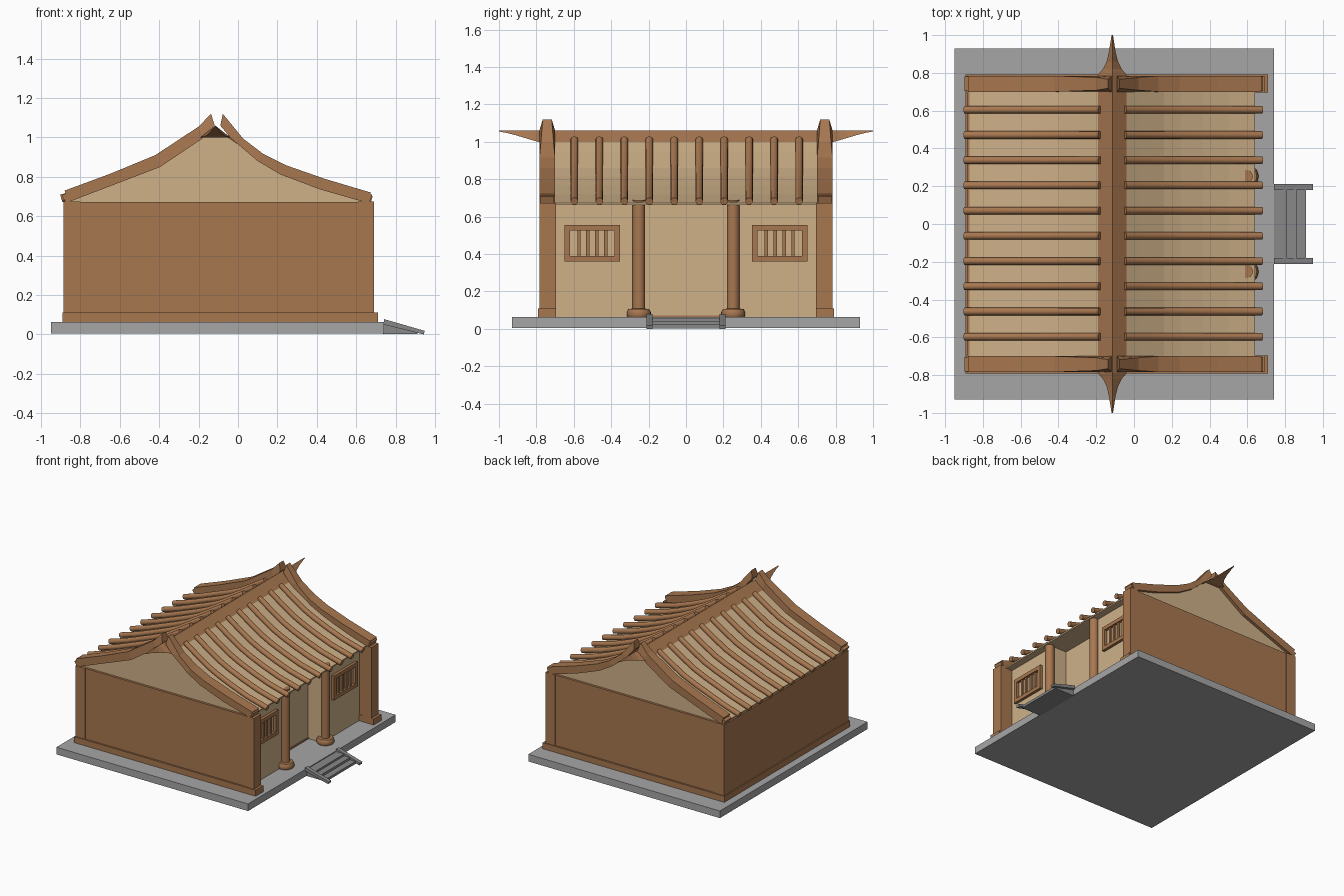
import bpy, bmesh, math
from mathutils import Vector

if "Cube" in bpy.data.objects:
    bpy.data.objects.remove(bpy.data.objects["Cube"])


def material(name, rgb):
    m = bpy.data.materials.new(name)
    m.diffuse_color = (*rgb, 1)
    m.use_nodes = True
    m.node_tree.nodes["Principled BSDF"].inputs["Base Color"].default_value = m.diffuse_color
    return m


BROWN = material("brown wood", (0.39, 0.185, 0.08))
TAN = material("tan plaster", (0.62, 0.44, 0.25))
STONE = material("grey stone", (0.38, 0.38, 0.38))
STEP = material("dark grey stone", (0.25, 0.25, 0.255))


def finish(bm, name, mat, smooth=False):
    bmesh.ops.recalc_face_normals(bm, faces=bm.faces)
    me = bpy.data.meshes.new(name)
    bm.to_mesh(me)
    bm.free()
    ob = bpy.data.objects.new(name, me)
    bpy.context.collection.objects.link(ob)
    me.materials.append(mat)
    if smooth:
        bpy.ops.object.select_all(action='DESELECT')
        ob.select_set(True)
        bpy.context.view_layer.objects.active = ob
        bpy.ops.object.shade_smooth_by_angle(angle=math.radians(35))
    return ob


def loft(name, rings, mat, smooth=False):
    """Skin a list of equal-length closed rings and cap both ends."""
    bm = bmesh.new()
    vs = [[bm.verts.new(p) for p in r] for r in rings]
    n = len(rings[0])
    for a, b in zip(vs, vs[1:]):
        for i in range(n):
            j = (i + 1) % n
            bm.faces.new((a[i], a[j], b[j], b[i]))
    bm.faces.new(vs[0])
    bm.faces.new(vs[-1])
    return finish(bm, name, mat, smooth)


def box(name, x0, x1, y0, y1, z0, z1, mat):
    return loft(name, [[(x0, y0, z), (x1, y0, z), (x1, y1, z), (x0, y1, z)]
                       for z in (z0, z1)], mat)


def extrude_y(name, pts, y0, y1, mat):
    return loft(name, [[(x, y, z) for x, z in pts] for y in (y0, y1)], mat)


def lathe(name, x, y, prof, mat, n=24):
    ang = [2 * math.pi * i / n for i in range(n)]
    return loft(name, [[(x + r * math.cos(a), y + r * math.sin(a), z) for a in ang]
                       for r, z in prof], mat, True)


def tube(name, path, y, r, mat, n=12):
    """Round tile running along an xz path."""
    rings = []
    for i, (x, z) in enumerate(path):
        a, b = path[max(i - 1, 0)], path[min(i + 1, len(path) - 1)]
        t = Vector((b[0] - a[0], b[1] - a[1])).normalized()
        rings.append([(x - t.y * r * math.sin(k), y + r * math.cos(k), z + t.x * r * math.sin(k))
                      for k in (2 * math.pi * j / n for j in range(n))])
    return loft(name, rings, mat, True)


# platform and front steps
box("platform", -0.95, 0.74, -0.93, 0.93, 0.005, 0.062, STONE)
for i, (x1, z) in enumerate([(0.81, 0.055), (0.86, 0.04), (0.91, 0.022)]):
    box(f"step_{i}", 0.735 if i == 0 else x1 - 0.05, x1, -0.19, 0.19, 0.002, z, STEP)
for s in (-1, 1):
    extrude_y("stair_rail", [(0.74, 0.078), (0.948, 0.018), (0.943, 0), (0.74, 0.05)],
              s * 0.18, s * 0.212, STEP)

# back wall with plinth
box("back_wall", -0.883, -0.82, -0.75, 0.75, 0.06, 0.672, BROWN)
box("back_plinth", -0.892, -0.82, -0.79, 0.79, 0.06, 0.11, BROWN)

# roof curve, ridge to eave on each side
RIGHT = [(-0.05, 1.0), (0.03, 0.945), (0.16, 0.86), (0.25, 0.815), (0.365, 0.767), (0.5, 0.717), (0.64, 0.674)]
LEFT = [(-0.18, 1.0), (-0.29, 0.93), (-0.395, 0.866), (-0.5, 0.82), (-0.62, 0.774), (-0.75, 0.724), (-0.87, 0.68)]

for s in (-1, 1):
    # side wall, plinth, gable and corner posts
    box("side_wall", -0.88, 0.66, s * 0.70, s * 0.778, 0.06, 0.672, BROWN)
    box("side_plinth", -0.892, 0.71, s * 0.695, s * 0.792, 0.06, 0.11, BROWN)
    extrude_y("gable", [(-0.86, 0.668)] + LEFT[::-1] + RIGHT + [(0.64, 0.668)],
              s * 0.735, s * 0.76, TAN)
    for x0, x1 in ((-0.886, -0.8), (0.608, 0.69)):
        box("corner_post", x0, x1, s * 0.695, s * 0.784, 0.1, 0.674, BROWN)
    # window wall and doorway return
    box("window_wall", 0.555, 0.58, s * 0.235, s * 0.71, 0.06, 0.676, TAN)
    box("doorway_return", 0.44, 0.58, s * 0.235, s * 0.26, 0.06, 0.676, TAN)
    # window frame with bars
    for z0 in (0.36, 0.525):
        box("window_rail", 0.575, 0.602, s * 0.352, s * 0.65, z0, z0 + 0.03, BROWN)
    for y0 in (0.352, 0.62):
        box("window_stile", 0.575, 0.602, s * y0, s * (y0 + 0.03), 0.36, 0.555, BROWN)
    for k in range(1, 5):
        y = 0.382 + k * 0.238 / 5
        box("window_bar", 0.575, 0.593, s * (y - 0.009), s * (y + 0.009), 0.38, 0.54, BROWN)
    # round column and its base
    lathe("column", 0.595, s * 0.252, [(0.034, 0.08), (0.034, 0.69)], BROWN)
    lathe("column_base", 0.595, s * 0.252,
          [(0.058, 0.06), (0.064, 0.07), (0.064, 0.09), (0.055, 0.105), (0.034, 0.108)], BROWN)

box("doorway_wall", 0.43, 0.452, -0.25, 0.25, 0.06, 0.676, TAN)
box("doorway_sill", 0.45, 0.46, -0.24, 0.24, 0.06, 0.072, BROWN)
box("ceiling", -0.86, 0.63, -0.74, 0.74, 0.665, 0.675, TAN)

# roof sheets and round tile rows
for side, prof, end in (("right", RIGHT, (0.678, 0.682)), ("left", LEFT, (-0.897, 0.69))):
    extrude_y(f"roof_sheet_{side}", prof + [(x, z - 0.012) for x, z in prof[::-1]],
              -0.74, 0.74, TAN)
    path = [(x, z + 0.012) for x, z in prof[:-1]] + [end]
    for i in range(10):
        tube(f"tile_row_{side}_{i}", path, 0.004 + (i - 4.5) * 0.1335, 0.02, BROWN)

# sloping gable beams rising to horns: top x,z, bottom x,z, half width
BEAM_R = [(0.675, 0.72, 0.655, 0.668, 0.042), (0.44, 0.79, 0.42, 0.735, 0.042),
          (0.24, 0.86, 0.215, 0.812, 0.042), (0.13, 0.915, 0.1, 0.88, 0.042),
          (0.025, 0.995, -0.035, 0.995, 0.034), (-0.077, 1.12, -0.09, 1.06, 0.024)]
BEAM_L = [(-0.88, 0.73, -0.86, 0.672, 0.042), (-0.65, 0.815, -0.63, 0.76, 0.042),
          (-0.42, 0.91, -0.395, 0.85, 0.042), (-0.2, 1.055, -0.18, 0.995, 0.034),
          (-0.137, 1.12, -0.118, 1.06, 0.024)]
for s in (-1, 1):
    for beam in (BEAM_R, BEAM_L):
        y = s * 0.742
        loft("gable_beam", [[(a, y - w, b), (a, y + w, b), (c, y + 0.042, d), (c, y - 0.042, d)]
                            for a, b, c, d, w in beam], BROWN)
    # small end blocks under the beams
    for pts in ([(0.645, 0.672), (0.665, 0.665), (0.682, 0.708), (0.655, 0.72)],
                [(-0.85, 0.675), (-0.872, 0.668), (-0.897, 0.705), (-0.865, 0.72)]):
        extrude_y("beam_end", pts, s * 0.705, s * 0.78, BROWN)

# ridge with pointed ends: y, half width, underside height
half = [(0.79, 0.076, 1.0), (0.82, 0.05, 1.008), (0.86, 0.03, 1.02),
        (0.91, 0.018, 1.035), (0.96, 0.01, 1.048), (1.0, 0.004, 1.055)]
stations = [(-y, w, z) for y, w, z in half[::-1]] + half
loft("ridge", [[(-0.115 - w, y, z), (-0.115 + w, y, z), (-0.115, y, 1.06)]
               for y, w, z in stations], BROWN)
